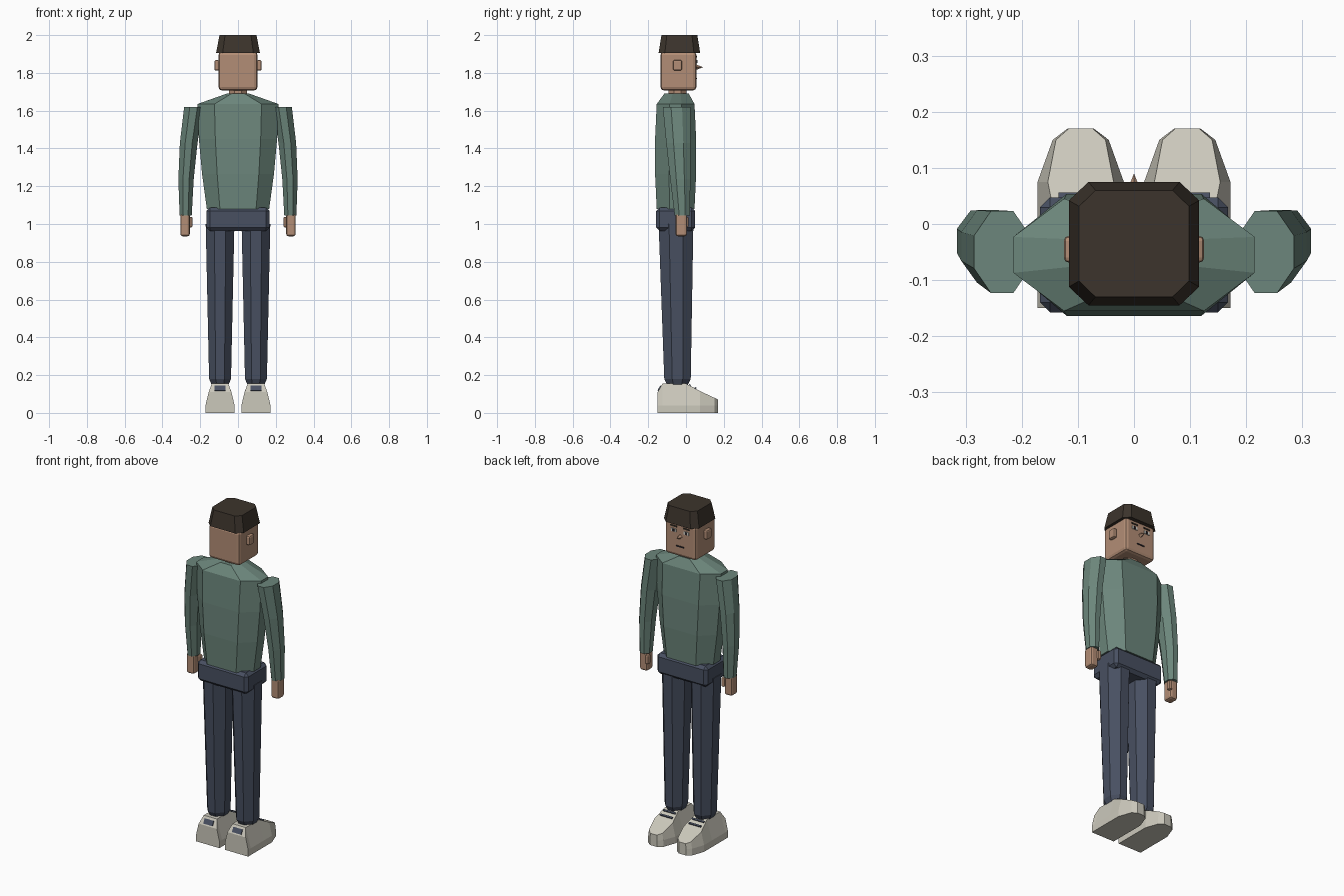
import bpy, bmesh
from math import sin, pi, sqrt
from mathutils import Vector, Matrix

if "Cube" in bpy.data.objects:
    bpy.data.objects.remove(bpy.data.objects["Cube"], do_unlink=True)


def material(name, red, green, blue):
    mat = bpy.data.materials.new(name)
    mat.use_nodes = True
    color = (red, green, blue, 1)
    mat.diffuse_color = color
    mat.node_tree.nodes["Principled BSDF"].inputs["Base Color"].default_value = color
    return mat


SKIN = material("skin", .45, .27, .18)
HAIR = material("dark brown hair", .045, .034, .025)
GREEN = material("sweater green", .15, .24, .2)
NAVY = material("trouser navy", .065, .08, .12)
CREAM = material("shoe cream", .6, .58, .5)
WHITE = material("eye white", .65, .65, .6)
DARK = material("dark detail", .025, .02, .025)


def finish(name, bm, mat):
    bmesh.ops.recalc_face_normals(bm, faces=bm.faces)
    mesh = bpy.data.meshes.new(name)
    bm.to_mesh(mesh)
    bm.free()
    mesh.materials.append(mat)
    part = bpy.data.objects.new(name, mesh)
    bpy.context.collection.objects.link(part)


def loft(name, rings, mat):
    """Join equal rings of points with quads and cap both ends."""
    bm = bmesh.new()
    loops = [[bm.verts.new(point) for point in ring] for ring in rings]
    for near, far in zip(loops, loops[1:]):
        for i in range(len(near)):
            bm.faces.new((near[i - 1], near[i], far[i], far[i - 1]))
    bm.faces.new(loops[0])
    bm.faces.new(loops[-1])
    finish(name, bm, mat)


def tapered(name, mat, low, high, low_half, high_half,
            bow=(0, 0), swell=0, steps=1, flat_x=.4, flat_y=.4):
    """Eight-sided upright form between two ends, bowed and swollen midway.

    flat_x and flat_y give the share of each width left unchamfered.
    """
    low, high = Vector(low), Vector(high)
    low_half, high_half = Vector(low_half), Vector(high_half)
    corners = [(1, -flat_y), (1, flat_y), (flat_x, 1), (-flat_x, 1)]
    corners += [(-u, -v) for u, v in corners]
    rings = []
    for step in range(steps + 1):
        t = step / steps
        arch = sin(pi * t)
        center = low.lerp(high, t) + arch * Vector((*bow, 0))
        half = low_half.lerp(high_half, t) + arch * Vector((swell, swell))
        rings.append([center + Vector((u * half.x, v * half.y, 0)) for u, v in corners])
    loft(name, rings, mat)


def box(name, mat, center, size, bevel=0, segments=2, tilt=0):
    bm = bmesh.new()
    place = Matrix.Translation(Vector(center)) @ Matrix.Rotation(tilt, 4, "X")
    bmesh.ops.create_cube(bm, size=1, matrix=place @ Matrix.Diagonal((*size, 1)))
    if bevel:
        bmesh.ops.bevel(bm, geom=bm.edges[:], offset=bevel, segments=segments,
                        profile=.5, affect="EDGES")
    finish(name, bm, mat)


def shoe(name, x):
    """Side profile from heel to toe, rounded at the toe and narrower higher up."""
    profile = [(-.15, .11), (-.125, .155), (0, .155), (.075, .115), (.15, .08), (.17, .07)]
    rings = []
    for y, height in profile:
        half = .077 * sqrt(1 - (max(0, y - .07) / .105) ** 2)
        top = half * (1 - 18 * height ** 2)
        side = [(half, 0), (half, .04), (top, height)]
        side += [(-across, z) for across, z in reversed(side)]
        rings.append([(x + across, y, z) for across, z in side])
    loft(name, rings, CREAM)


# Head, hair and neck
box("head", SKIN, center=(0, -.04, 1.81), size=(.206, .19, .206), bevel=.018)
tapered("hair", HAIR, low=(0, -.035, 1.905), high=(0, -.035, 2),
        low_half=(.116, .11), high_half=(.098, .095), flat_x=.7, flat_y=.7)
tapered("neck", SKIN, low=(0, -.045, 1.65), high=(0, -.045, 1.73),
        low_half=(.048, .048), high_half=(.048, .048))

# Nose and mouth on the face, which looks along +y
bm = bmesh.new()
lean = Matrix.Translation((0, .07, 1.83)) @ Matrix.Rotation(-pi / 2, 4, "X")
bmesh.ops.create_cone(bm, segments=4, cap_ends=True, radius1=.016, radius2=0,
                      depth=.04, matrix=lean)
finish("nose", bm, SKIN)
box("mouth", DARK, center=(0, .056, 1.77), size=(.05, .006, .007))

# Sweater with a sloping yoke, then the hips
tapered("sweater", GREEN, low=(0, -.055, 1.08), high=(0, -.055, 1.635),
        low_half=(.165, .1), high_half=(.215, .1),
        bow=(0, 0), swell=.01, steps=3, flat_x=.58, flat_y=.32)
tapered("sweater_yoke", GREEN, low=(0, -.055, 1.635), high=(0, -.05, 1.69),
        low_half=(.215, .1), high_half=(.06, .065), flat_x=.58, flat_y=.32)
box("hips", NAVY, center=(0, -.055, 1.025), size=(.335, .205, .125), bevel=.018, segments=1)

for label, side in (("left", 1), ("right", -1)):
    # Eye, brow and ear
    eye_x = side * .042
    box(label + "_eye", WHITE, center=(eye_x, .056, 1.86), size=(.034, .006, .018))
    box(label + "_pupil", DARK, center=(eye_x, .058, 1.86), size=(.013, .006, .016))
    box(label + "_brow", HAIR, center=(eye_x, .056, 1.885), size=(.042, .007, .008))
    box(label + "_ear", SKIN, center=(side * .112, -.045, 1.84),
        size=(.026, .048, .056), bevel=.009)

    # Sleeve, hand and thumb
    tapered(label + "_sleeve", GREEN, low=(side * .277, -.02, 1.045),
            high=(side * .235, -.05, 1.62), low_half=(.032, .04), high_half=(.05, .073),
            bow=(side * .014, 0), swell=.003, steps=3)
    box(label + "_hand", SKIN, center=(side * .28, -.025, .995),
        size=(.05, .06, .12), bevel=.012)
    box(label + "_thumb", SKIN, center=(side * .252, 0, 1.01),
        size=(.022, .026, .055), bevel=.007)

    # Trouser leg with a turned-in hem
    foot_x = side * .095
    tapered(label + "_leg", NAVY, low=(foot_x, -.045, .18), high=(foot_x, -.053, 1),
            low_half=(.058, .07), high_half=(.076, .092))
    tapered(label + "_hem", NAVY, low=(foot_x, -.045, .15), high=(foot_x, -.045, .18),
            low_half=(.045, .055), high_half=(.058, .07))

    # Shoe with heel tab and laces
    shoe(label + "_shoe", foot_x)
    box(label + "_heel_tab", NAVY, center=(foot_x, -.14, .13), size=(.06, .008, .03), tilt=-.5)
    for place, y in (("upper", .02), ("lower", .05)):
        box(label + "_" + place + "_lace", NAVY, center=(foot_x, y, .157 - y / 2),
            size=(.08, .01, .007), tilt=-.5)
